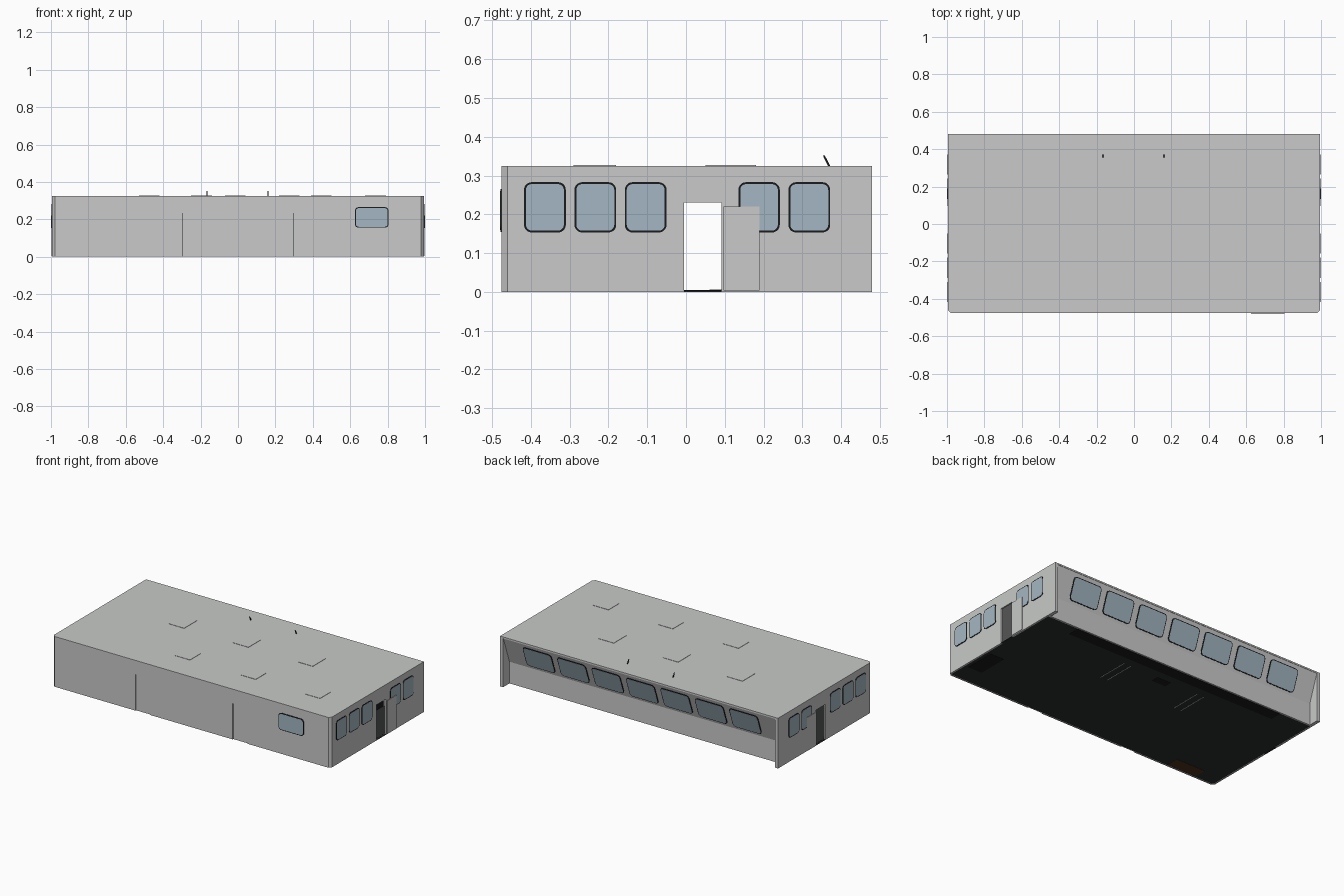
import bpy, bmesh, math
from mathutils import Matrix, Vector

if "Cube" in bpy.data.objects:
    bpy.data.objects.remove(bpy.data.objects["Cube"])


def material(name, rgb):
    m = bpy.data.materials.new(name)
    m.use_nodes = True
    m.diffuse_color = (*rgb, 1)
    m.node_tree.nodes["Principled BSDF"].inputs["Base Color"].default_value = (*rgb, 1)
    return m


GREY = material("grey_panel", (0.58, 0.59, 0.58))
GLASS = material("blue_glass", (0.37, 0.47, 0.54))
BLACK = material("black_trim", (0.01, 0.011, 0.012))
FLOOR = material("dark_floor", (0.025, 0.027, 0.026))
BROWN = material("brown_fabric", (0.08, 0.032, 0.012))

X, Y, Z = Vector((1, 0, 0)), Vector((0, 1, 0)), Vector((0, 0, 1))


def plane(origin, u, v):
    """Matrix whose local x, y run along u, v and z along their normal."""
    m = Matrix((u, v, u.cross(v))).transposed().to_4x4()
    m.translation = Vector(origin)
    return m


def prism(name, pts, frame, depth, mat):
    """Extrude a flat outline along the normal of its plane."""
    bm = bmesh.new()
    base = bm.faces.new([bm.verts.new((a, b, 0)) for a, b in pts])
    top = bmesh.ops.extrude_face_region(bm, geom=[base])["geom"]
    verts = [g for g in top if isinstance(g, bmesh.types.BMVert)]
    bmesh.ops.translate(bm, verts=verts, vec=(0, 0, depth))
    bmesh.ops.recalc_face_normals(bm, faces=bm.faces)
    bm.transform(frame)
    mesh = bpy.data.meshes.new(name)
    bm.to_mesh(mesh)
    bm.free()
    mesh.materials.append(mat)
    ob = bpy.data.objects.new(name, mesh)
    bpy.context.collection.objects.link(ob)
    return ob


def rect(a0, a1, b0, b1):
    return [(a0, b0), (a1, b0), (a1, b1), (a0, b1)]


def box(name, x0, x1, y0, y1, z0, z1, mat):
    return prism(name, rect(x0, x1, y0, y1), plane((0, 0, z0), X, Y), z1 - z0, mat)


def rounded(a0, a1, b0, b1, r, steps=5):
    pts = []
    corners = [(a1 - r, b1 - r), (a0 + r, b1 - r), (a0 + r, b0 + r), (a1 - r, b0 + r)]
    for k, (cx, cy) in enumerate(corners):
        for i in range(steps + 1):
            t = math.pi / 2 * (k + i / steps)
            pts.append((cx + r * math.cos(t), cy + r * math.sin(t)))
    return pts


def window(name, a0, a1, b0, b1, frame, r=0.02, rim=0.005, depth=0.003):
    prism(name + "_frame", rounded(a0, a1, b0, b1, r), frame, depth, BLACK)
    prism(name + "_glass", rounded(a0 + rim, a1 - rim, b0 + rim, b1 - rim, r - rim),
          frame, depth + 0.0008, GLASS)


W, FRONT, BACK, H, C, T = 0.994, -0.476, 0.48, 0.325, 0.015, 0.01
SILL, SILL_Y = 0.14, 0.415

# Roof and floor, with chamfered front corners
outline = [(-W, BACK), (-W, FRONT + C), (-W + C, FRONT), (W - C, FRONT), (W, FRONT + C), (W, BACK)]
prism("roof", outline, plane((0, 0, H - T), X, Y), T, GREY)
box("floor", -W + T, W - T, FRONT + T, SILL_Y - 0.005, 0.002, 0.005, FLOOR)

# Front wall with two recessed doors and one window
d0, d1, dh = 0.295, 0.4, 0.233
front_pts = [(-W + C, 0), (-d1, 0), (-d1, dh), (-d0, dh), (-d0, 0),
             (d0, 0), (d0, dh), (d1, dh), (d1, 0), (W - C, 0), (W - C, H - T), (-W + C, H - T)]
prism("front_wall", front_pts, plane((0, FRONT + T, 0), X, Z), T, GREY)
for side, s in (("left", 1), ("right", -1)):
    lo, hi = sorted((s * d0, s * d1))
    box(side + "_front_door", lo, hi, FRONT + 0.006, FRONT + T, 0, dh, GREY)
    box(side + "_door_seal", min(s * d0, s * (d0 + 0.003)), max(s * d0, s * (d0 + 0.003)),
        FRONT + 0.004, FRONT + 0.006, 0, dh, BLACK)
window("front_window", 0.625, 0.805, 0.155, 0.265, plane((0, FRONT, 0), X, Z))

# End walls: doorway, sliding door, windows and corner posts, mirrored
side_windows = [(-0.418, -0.31), (-0.288, -0.18), (-0.158, -0.05), (0.135, 0.242), (0.264, 0.372)]
p0, p1 = -0.005, 0.092
for side, s in (("left", 1), ("right", -1)):
    def at(x):
        return plane((s * x, 0, 0), s * Y, Z)
    wall = [(FRONT + C, 0), (p0, 0), (p0, 0.23), (p1, 0.23), (p1, 0), (BACK, 0),
            (BACK, H - T), (FRONT + C, H - T)]
    prism(side + "_wall", [(s * y, z) for y, z in wall], at(W - T), T, GREY)
    for i, (a, b) in enumerate(side_windows):
        lo, hi = sorted((s * a, s * b))
        window(f"{side}_window_{i + 1}", lo, hi, 0.153, 0.283, at(W), depth=0.002)
    lo, hi = sorted((s * 0.097, s * 0.19))
    prism(side + "_sliding_door", rect(lo, hi, 0.004, 0.22), at(W + 0.003), 0.003, GREY)
    lo, hi = sorted((s * p0, s * p1))
    prism(side + "_threshold", rect(lo, hi, 0, 0.004), at(W - T), T, FLOOR)
    post = [(s * (W - C), FRONT), (s * W, FRONT + C), (s * (W - T), FRONT + C), (s * (W - C), FRONT + T)]
    prism(side + "_corner_post", post, plane((0, 0, 0), X, Y), H - T, GREY)
    lo, hi = sorted((s * 0.972, s * (W - T)))
    box(side + "_back_fin", lo, hi, SILL_Y - T, BACK, 0, H - T, GREY)

# Back: low vertical wall under an outward-leaning window band
box("back_lower_wall", -0.972, 0.972, SILL_Y - T, SILL_Y, 0, SILL, GREY)
top_y, top_z = 0.478, H - T
band = [(SILL_Y, SILL), (top_y, top_z), (top_y - T, top_z), (SILL_Y - T, SILL)]
prism("back_window_band", band, plane((-0.972, 0, 0), Y, Z), 1.944, GREY)
slope = Vector((0, top_y - SILL_Y, top_z - SILL)).normalized()
lean = plane((0, SILL_Y, SILL), -X, slope)
for i in range(7):
    c = (i - 3) * 0.246
    window(f"back_window_{i + 1}", c - 0.103, c + 0.103, 0.018, 0.163, lean, r=0.022)

# Roof hatches and two leaning aerials
for row, y0, y1, xs in (("front", -0.29, -0.18, (-0.25, 0.22, 0.68)),
                        ("back", 0.05, 0.18, (-0.53, -0.07, 0.39))):
    for i, x in enumerate(xs):
        box(f"{row}_roof_hatch_{i + 1}", x, x + 0.11, y0, y1, H, H + 0.002, GREY)
aerial = [(0.366, H), (0.372, H), (0.358, 0.352), (0.353, 0.352)]
for side, x in (("left", 0.16), ("right", -0.166)):
    prism(side + "_aerial", aerial, plane((x - 0.002, 0, 0), Y, Z), 0.004, BLACK)

# Furniture standing on the floor
box("console", -0.76, 0.76, 0.325, 0.402, 0.0005, 0.09, BLACK)
box("side_cabinet", 0.86, 0.96, -0.34, -0.14, 0.0005, 0.09, BLACK)
box("helm_stand", -0.05, 0.05, 0.22, 0.27, 0.0005, 0.09, BLACK)
box("sofa", -0.85, -0.64, -0.46, -0.38, 0.0005, 0.06, BROWN)
for side, s in (("left", 1), ("right", -1)):
    for i, x in enumerate((0.25, 0.3)):
        box(f"{side}_floor_rail_{i + 1}", s * x - 0.002, s * x + 0.002, 0.06, 0.27, 0.0005, 0.006, GREY)
